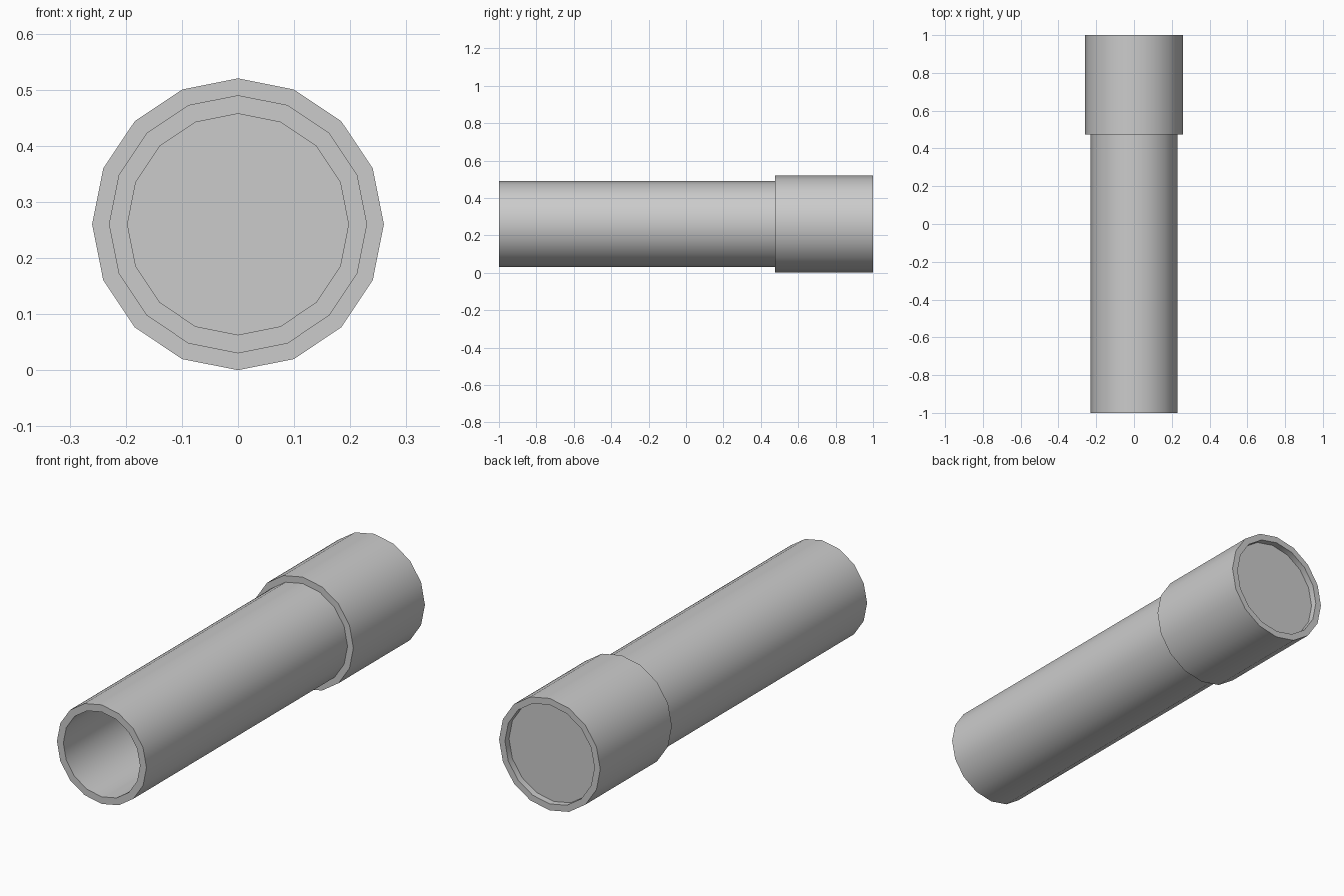
import bpy, bmesh, math

if "Cube" in bpy.data.objects:
    bpy.data.objects.remove(bpy.data.objects["Cube"])

SIDES = 16
AXIS_Z = 0.26


def lathe(name, profile, closed=False):
    """Spin (radius, y) points round the y axis; radius 0 ends become flat caps."""
    bm = bmesh.new()
    rings = []
    for r, y in profile:
        rings.append([bm.verts.new((r * math.cos(2 * math.pi * i / SIDES), y,
                                    r * math.sin(2 * math.pi * i / SIDES)))
                      for i in range(SIDES)])
    pairs = list(zip(rings, rings[1:]))
    if closed:
        pairs.append((rings[-1], rings[0]))
    else:
        bm.faces.new(rings[0])
        bm.faces.new(rings[-1])
    for a, b in pairs:
        for i in range(SIDES):
            j = (i + 1) % SIDES
            bm.faces.new((a[i], a[j], b[j], b[i]))
    bmesh.ops.recalc_face_normals(bm, faces=bm.faces)
    mesh = bpy.data.meshes.new(name)
    bm.to_mesh(mesh)
    bm.free()
    obj = bpy.data.objects.new(name, mesh)
    obj.location.z = AXIS_Z
    bpy.context.collection.objects.link(obj)
    bpy.ops.object.select_all(action='DESELECT')
    bpy.context.view_layer.objects.active = obj
    obj.select_set(True)
    bpy.ops.object.shade_smooth_by_angle(angle=math.radians(35))
    return obj


# Hollow tube, open at the front and closed just inside the back
lathe("tube", [(0.197, 0.94), (0.197, -1.0), (0.23, -1.0), (0.23, 0.97)])

# Wider collar round the back end, leaving a shallow recess
lathe("collar", [(0.23, 0.475), (0.26, 0.475), (0.26, 1.0), (0.23, 1.0)], closed=True)
